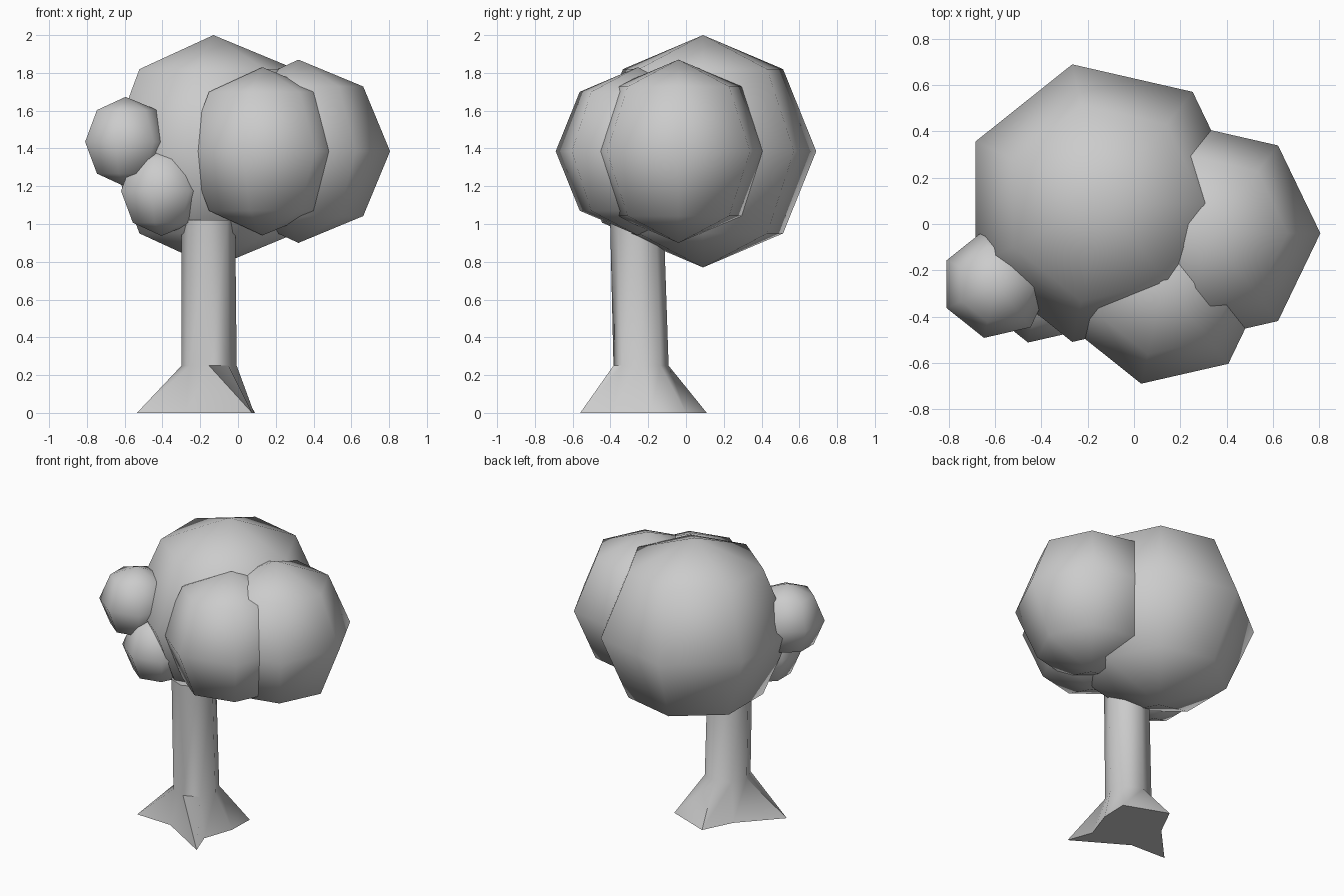
import bpy, bmesh
from math import sin, cos, pi
from mathutils import Vector

if "Cube" in bpy.data.objects:
    bpy.data.objects.remove(bpy.data.objects["Cube"])


def finish(name, bm, location=(0, 0, 0)):
    bmesh.ops.recalc_face_normals(bm, faces=bm.faces)
    mesh = bpy.data.meshes.new(name)
    bm.to_mesh(mesh)
    bm.free()
    mesh.shade_smooth()
    obj = bpy.data.objects.new(name, mesh)
    obj.location = location
    bpy.context.collection.objects.link(obj)
    return obj


def leaf_ball(name, center, radius, sides=7, rings=4):
    """Low-poly ball: a half-circle profile spun about z."""
    bm = bmesh.new()
    pts = [bm.verts.new((radius * sin(pi * i / rings), 0, radius * cos(pi * i / rings)))
           for i in range(rings + 1)]
    edges = [bm.edges.new(pair) for pair in zip(pts, pts[1:])]
    bmesh.ops.spin(bm, geom=pts + edges, cent=(0, 0, 0), axis=(0, 0, 1),
                   angle=2 * pi, steps=sides, use_duplicate=False)
    bmesh.ops.remove_doubles(bm, verts=bm.verts, dist=0.0005)
    return finish(name, bm, center)


def octagon(cx, cy, z, radius):
    return [Vector((cx + radius * cos(pi * i / 4), cy + radius * sin(pi * i / 4), z))
            for i in range(8)]


# Foliage
leaf_ball("main_foliage", (-0.13, 0.09, 1.385), 0.615)
leaf_ball("right_foliage", (0.32, -0.04, 1.385), 0.485)
leaf_ball("front_foliage", (0.13, -0.256, 1.385), 0.445)
leaf_ball("small_upper_foliage", (-0.595, -0.26, 1.435), 0.238)
leaf_ball("small_lower_foliage", (-0.405, -0.28, 1.175), 0.238)

# Trunk: uneven root outline on the ground, then two octagon rings
roots = [(0.085, -0.185), (0.09, 0.0), (-0.2, 0.11), (-0.30, -0.09),
         (-0.535, -0.34), (-0.275, -0.35), (0.075, -0.56), (0.014, -0.39)]
levels = [[Vector((x, y, 0)) for x, y in roots],
          octagon(-0.153, -0.238, 0.25, 0.146),
          octagon(-0.157, -0.26, 1.02, 0.142)]
bm = bmesh.new()
loops = [[bm.verts.new(p) for p in level] for level in levels]
for low, high in zip(loops, loops[1:]):
    for i in range(8):
        j = (i + 1) % 8
        bm.faces.new((low[i], low[j], high[j], high[i]))
bm.faces.new(loops[0][::-1])
bm.faces.new(loops[-1])
trunk = finish("trunk", bm)

# Keep the trunk's end caps crisp
bpy.context.view_layer.objects.active = trunk
trunk.select_set(True)
bpy.ops.object.shade_smooth_by_angle(angle=pi / 3)
